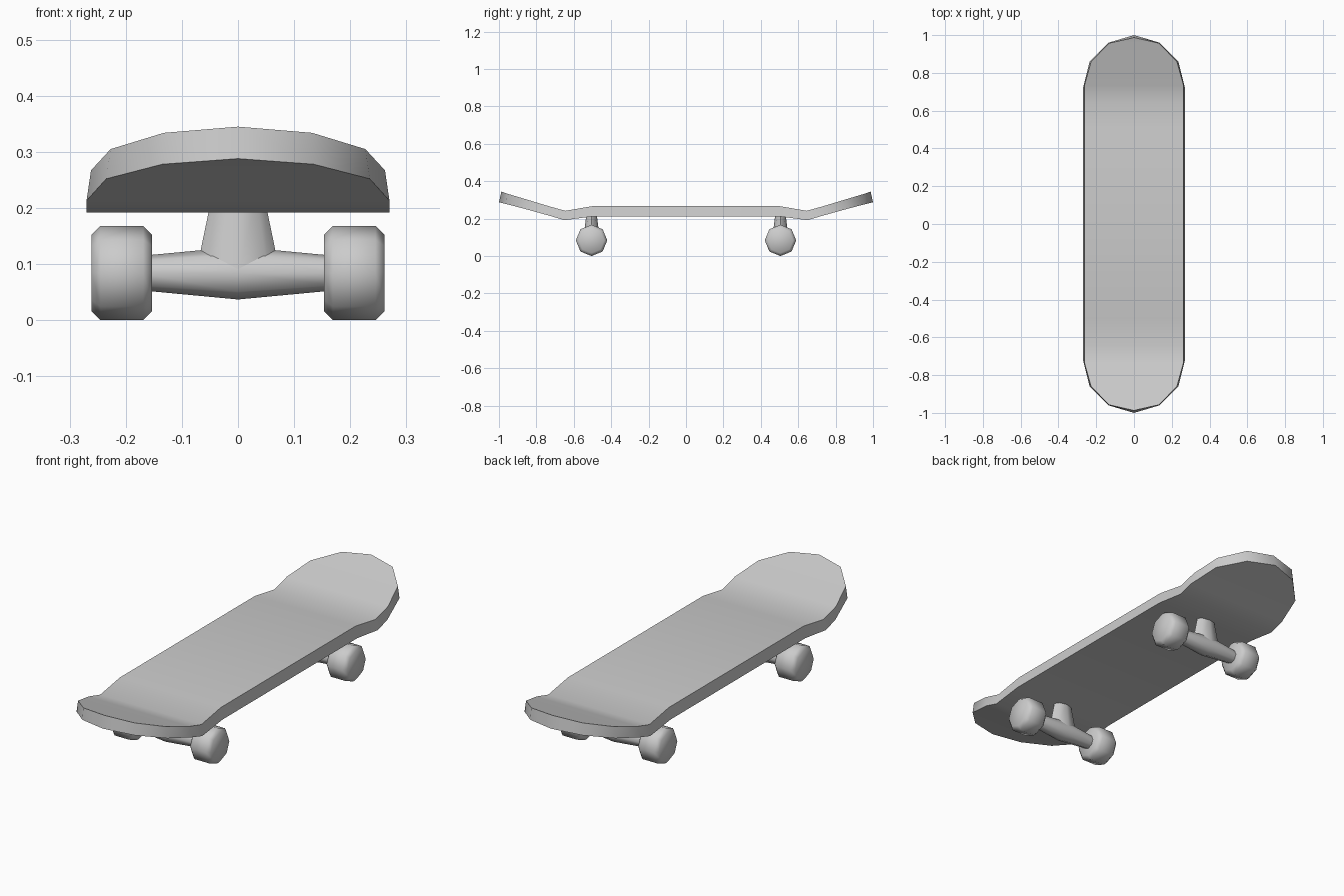
import bpy, bmesh, math
from mathutils import Matrix, Vector

cube = bpy.data.objects.get("Cube")
if cube:
    bpy.data.objects.remove(cube, do_unlink=True)

grey = bpy.data.materials.new("plain_grey")
grey.use_nodes = True
GREY = (0.6, 0.6, 0.6, 1)
grey.diffuse_color = GREY
grey.node_tree.nodes["Principled BSDF"].inputs["Base Color"].default_value = GREY


def finish(bm, name):
    """Turn a bmesh into a smooth-shaded object with sharp corners kept."""
    bmesh.ops.recalc_face_normals(bm, faces=bm.faces)
    mesh = bpy.data.meshes.new(name)
    bm.to_mesh(mesh)
    bm.free()
    mesh.materials.append(grey)
    obj = bpy.data.objects.new(name, mesh)
    bpy.context.collection.objects.link(obj)
    bpy.ops.object.select_all(action="DESELECT")
    obj.select_set(True)
    bpy.context.view_layer.objects.active = obj
    bpy.ops.object.shade_smooth_by_angle(angle=math.radians(50))
    return obj


def lathe(name, profile, matrix, sides=8):
    """Closed solid from (radius, height) rings around local z."""
    bm = bmesh.new()
    rings = []
    for r, h in profile:
        angles = [2 * math.pi * i / sides for i in range(sides)]
        rings.append([bm.verts.new(matrix @ Vector((r * math.cos(a), r * math.sin(a), h)))
                      for a in angles])
    for low, high in zip(rings, rings[1:]):
        for i in range(sides):
            j = (i + 1) % sides
            bm.faces.new((low[i], low[j], high[j], high[i]))
    bm.faces.new(rings[0])
    bm.faces.new(rings[-1])
    return finish(bm, name)


# Deck: half-length stations of (half width, y, z), mirrored to both ends
TOP = [(0.262, 0.50, 0.267), (0.262, 0.645, 0.242), (0.262, 0.735, 0.267),
       (0.227, 0.86, 0.305), (0.132, 0.957, 0.334), (0, 0.987, 0.345)]
BOTTOM = [(0.27, 0.50, 0.212), (0.27, 0.65, 0.192), (0.27, 0.72, 0.213),
          (0.235, 0.86, 0.252), (0.135, 0.96, 0.278), (0, 1.0, 0.288)]


def deck_sheet(bm, half):
    """One surface of the deck; returns its rim as a loop of vertices."""
    stations = [(w, -y, z) for w, y, z in reversed(half)] + half
    right, left = [], []
    for w, y, z in stations:
        v = bm.verts.new((w, y, z))
        left.append(v)
        right.append(bm.verts.new((-w, y, z)) if w else v)
    for i in range(len(stations) - 1):
        corners = [left[i], left[i + 1], right[i + 1], right[i]]
        bm.faces.new(list(dict.fromkeys(corners)))
    return left + right[-2:0:-1]


bm = bmesh.new()
upper, lower = deck_sheet(bm, TOP), deck_sheet(bm, BOTTOM)
for i in range(len(upper)):
    j = (i + 1) % len(upper)
    bm.faces.new((upper[i], upper[j], lower[j], lower[i]))
finish(bm, "deck")

# Trucks and wheels
AXLE_Z = 0.084
TO_X = Matrix.Rotation(math.pi / 2, 4, "Y")
for end, y in (("front", -0.505), ("back", 0.505)):
    centre = Matrix.Translation((0, y, AXLE_Z))
    lathe(end + "_axle", [(0.031, -0.17), (0.047, 0), (0.031, 0.17)], centre @ TO_X)
    # Oval tapered post up into the deck
    lathe(end + "_truck_post", [(0.075, 0), (0.047, 0.135)],
          centre @ Matrix.Diagonal((1, 0.6, 1, 1)))
    for side, x in (("left", 0.207), ("right", -0.207)):
        lathe(f"{end}_{side}_wheel",
              [(0.068, -0.054), (0.084, -0.038), (0.084, 0.038), (0.068, 0.054)],
              Matrix.Translation((x, y, AXLE_Z)) @ TO_X)
